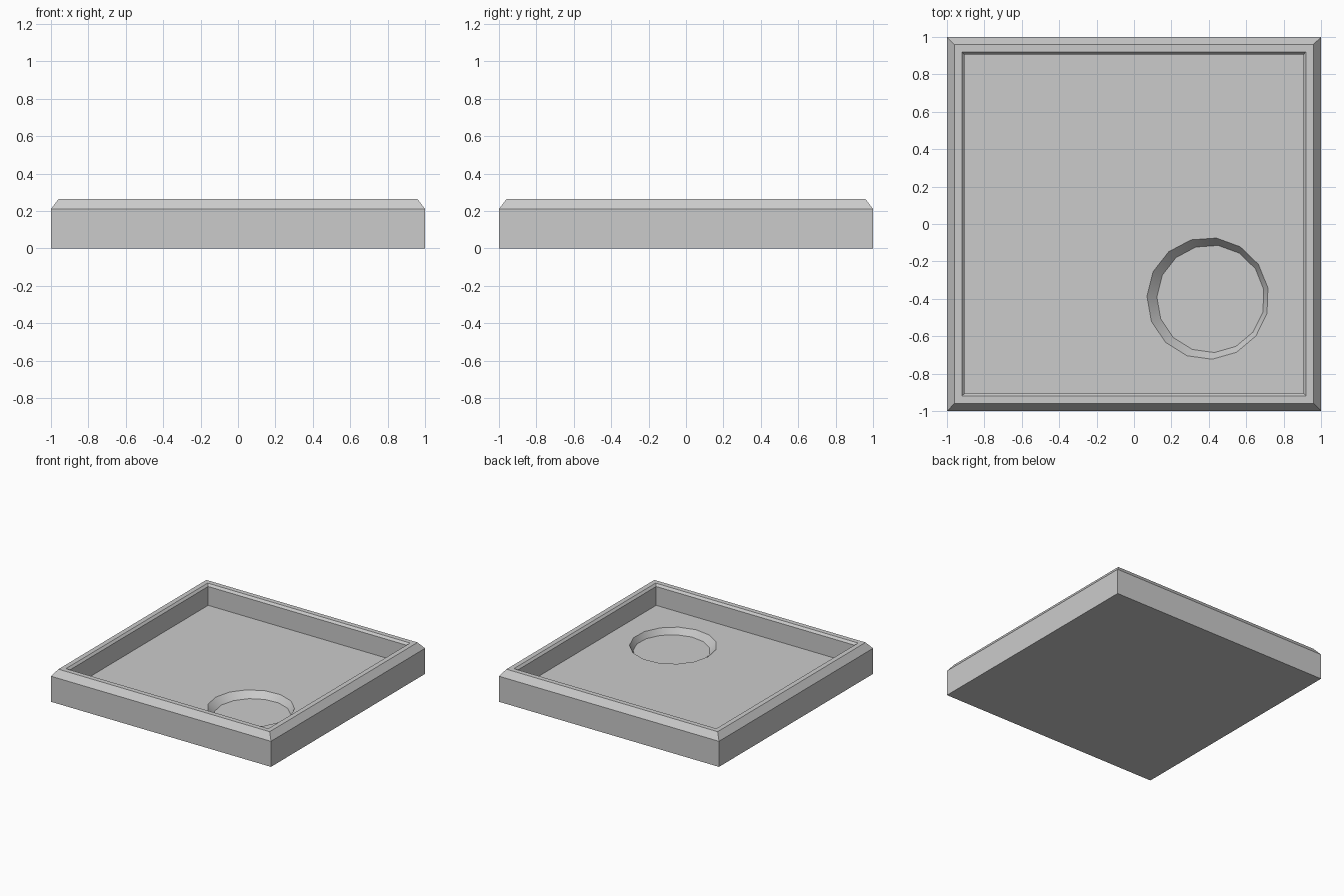
import bpy
import bmesh
from math import cos, sin, tau, radians

cube = bpy.data.objects.get("Cube")
if cube:
    bpy.data.objects.remove(cube)

# Single plain grey
grey = bpy.data.materials.new("plain_grey")
grey.use_nodes = True
colour = (0.6, 0.6, 0.6, 1)
grey.diffuse_color = colour
grey.node_tree.nodes["Principled BSDF"].inputs["Base Color"].default_value = colour


def square(half, z):
    return [(sx * half, sy * half, z) for sx, sy in ((-1, -1), (1, -1), (1, 1), (-1, 1))]


def polygon(cx, cy, radius, z, sides=15, phase=radians(10)):
    angles = [phase + tau * i / sides for i in range(sides)]
    return [(cx + radius * cos(a), cy + radius * sin(a), z) for a in angles]


def loft(name, rings):
    """Closed solid through successive rings, capped at both ends."""
    bm = bmesh.new()
    loops = [[bm.verts.new(p) for p in ring] for ring in rings]
    for low, high in zip(loops, loops[1:]):
        n = len(low)
        for i in range(n):
            j = (i + 1) % n
            bm.faces.new((low[i], low[j], high[j], high[i]))
    bm.faces.new(loops[0][::-1])
    bm.faces.new(loops[-1])
    bmesh.ops.recalc_face_normals(bm, faces=bm.faces)
    mesh = bpy.data.meshes.new(name)
    bm.to_mesh(mesh)
    bm.free()
    mesh.materials.append(grey)
    obj = bpy.data.objects.new(name, mesh)
    bpy.context.collection.objects.link(obj)
    return obj


# Tray: outer wall, chamfered rim, inner wall down to the floor
profile = [(1, 0), (1, 0.21), (0.96, 0.263), (0.92, 0.263),
           (0.905, 0.245), (0.905, 0.09)]
tray = loft("tray", [square(half, z) for half, z in profile])

# Round tapered recess sunk into the floor
cutter = loft("recess_cutter", [polygon(0.41, -0.4, 0.288, 0.04),
                                polygon(0.395, -0.398, 0.326, 0.09),
                                polygon(0.395, -0.398, 0.326, 0.13)])
cutter.hide_render = True
cut = tray.modifiers.new("recess", "BOOLEAN")
cut.operation = "DIFFERENCE"
cut.solver = "EXACT"
cut.object = cutter

bpy.ops.object.select_all(action="DESELECT")
bpy.context.view_layer.objects.active = tray
tray.select_set(True)
bpy.ops.object.modifier_apply(modifier=cut.name)
bpy.data.objects.remove(cutter)
bpy.ops.object.shade_smooth_by_angle(angle=radians(30))
